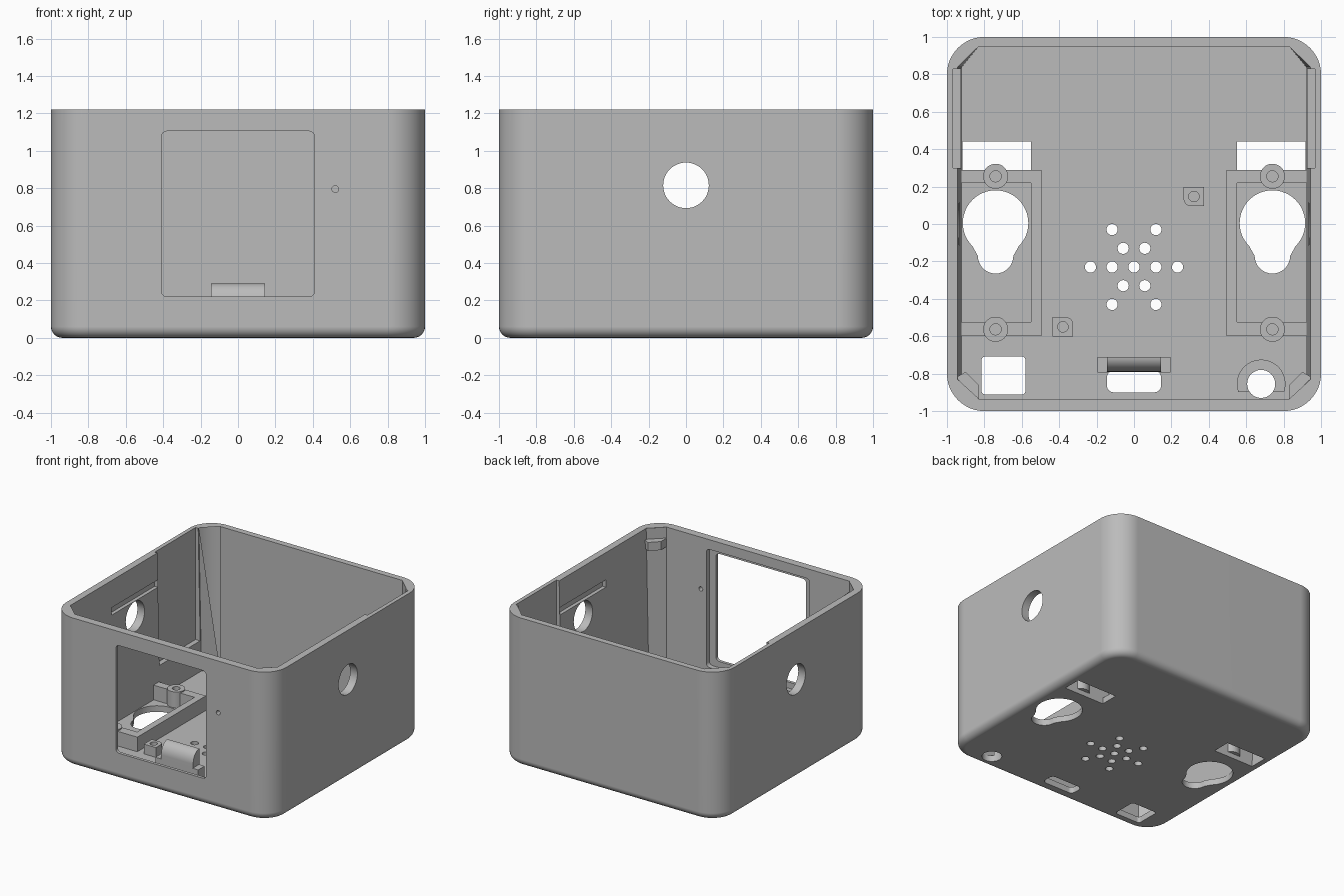
import bpy, bmesh, math

old = bpy.data.objects.get("Cube")
if old:
    bpy.data.objects.remove(old, do_unlink=True)

grey = bpy.data.materials.new("plain grey")
grey.use_nodes = True
colour = (0.5, 0.5, 0.5, 1)
grey.diffuse_color = colour
grey.node_tree.nodes["Principled BSDF"].inputs["Base Color"].default_value = colour

H, FLOOR = 1.22, 0.05


def loft(name, rings):
    """Closed solid through rings of equal point count."""
    bm = bmesh.new()
    loops = [[bm.verts.new(p) for p in ring] for ring in rings]
    n = len(loops[0])
    for a, b in zip(loops, loops[1:]):
        for i in range(n):
            bm.faces.new((a[i], a[(i + 1) % n], b[(i + 1) % n], b[i]))
    bm.faces.new(loops[0][::-1])
    bm.faces.new(loops[-1])
    bmesh.ops.recalc_face_normals(bm, faces=bm.faces[:])
    mesh = bpy.data.meshes.new(name)
    bm.to_mesh(mesh)
    bm.free()
    mesh.materials.append(grey)
    obj = bpy.data.objects.new(name, mesh)
    bpy.context.collection.objects.link(obj)
    return obj


def prism(name, pts, lo, hi, axis="z"):
    place = {"z": lambda u, v, w: (u, v, w),
             "x": lambda u, v, w: (w, u, v),
             "y": lambda u, v, w: (u, w, v)}[axis]
    return loft(name, [[place(u, v, w) for u, v in pts] for w in (lo, hi)])


def arc(cx, cy, r, a0, a1, n):
    step = math.radians(a1 - a0) / n
    return [(cx + r * math.cos(math.radians(a0) + i * step),
             cy + r * math.sin(math.radians(a0) + i * step)) for i in range(n + 1)]


def circle(cx, cy, r, n=32):
    return arc(cx, cy, r, 0, 360, n)[:-1]


def rounded(x0, x1, y0, y1, r, n=4):
    corners = [(x1 - r, y1 - r), (x0 + r, y1 - r), (x0 + r, y0 + r), (x1 - r, y0 + r)]
    return [p for i, (x, y) in enumerate(corners)
            for p in arc(x, y, r, 90 * i, 90 * i + 90, n)]


def box(x0, x1, y0, y1):
    return [(x0, y0), (x1, y0), (x1, y1), (x0, y1)]


def combine(obj, other, operation="DIFFERENCE"):
    mod = obj.modifiers.new("cut", "BOOLEAN")
    mod.operation, mod.solver, mod.object = operation, "EXACT", other
    bpy.context.view_layer.objects.active = obj
    bpy.ops.object.modifier_apply(modifier=mod.name)
    bpy.data.objects.remove(other, do_unlink=True)


def drill(obj, pts, lo=-0.5, hi=0.5, axis="z"):
    combine(obj, prism("cutter", pts, lo, hi, axis))


# Outer shell with rounded corners and a rounded bottom edge
rings = []
R = 0.06
for i in range(7):
    a = math.radians(15 * i)
    d, z = R * (1 - math.sin(a)), R * (1 - math.cos(a))
    rings.append([(x, y, z) for x, y in rounded(d - 1, 1 - d, d - 1, 1 - d, 0.2 - d, 12)])
rings.append([(x, y, H) for x, y, _ in rings[-1]])
case = loft("case", rings)


# Cavity with bevelled corners and slightly drafted sides
def cavity_ring(w, z):
    front, back, c = -0.935, 0.95, 0.83
    return [(x, y, z) for x, y in
            [(-c, front), (c, front), (w, -c), (w, 0.84), (c, back),
             (-c, back), (-w, 0.84), (-w, -c)]]


combine(case, loft("cutter", [cavity_ring(0.92, FLOOR), cavity_ring(0.945, H + 0.1)]))

# Window with an inner rebate, pin hole and round side holes
drill(case, rounded(-0.47, 0.47, 0.17, 1.14, 0.03), -0.975, -0.9, "y")
drill(case, rounded(-0.41, 0.41, 0.22, 1.105, 0.03), -1.1, -0.9, "y")
drill(case, circle(0.52, 0.795, 0.018, 16), -1.1, -0.8, "y")
drill(case, circle(0, 0.815, 0.122, 48), -1.2, 1.2, "x")

# Side wall recesses and rail slots
for s in (-1, 1):
    lo, hi = sorted((s * 0.88, s * 0.967))
    drill(case, box(lo, hi, 0.3, 0.83), 0.3, H + 0.1)
    drill(case, box(lo, hi, -0.3, 0.299), 0.94, 1.0)

# Floor openings
for s in (-1, 1):
    lo, hi = sorted((s * 0.55, s * 0.918))
    drill(case, box(lo, hi, 0.29, 0.44), hi=0.2)
    drill(case, arc(s * 0.74, 0.005, 0.175, -45, 225, 36)
          + arc(s * 0.74, -0.17, 0.095, 180, 360, 16), hi=0.2)
drill(case, rounded(-0.815, -0.58, -0.912, -0.708, 0.02), hi=0.2)
drill(case, rounded(-0.145, 0.145, -0.9, -0.785, 0.035), hi=0.2)
drill(case, circle(0.68, -0.855, 0.075), hi=0.2)

# Speaker hole pattern
for y, xs in ((-0.03, (0.117,)), (-0.13, (0.058,)), (-0.23, (0, 0.117, 0.233)),
              (-0.33, (0.058,)), (-0.43, (0.117,))):
    for x in sorted({s * x for x in xs for s in (-1, 1)}):
        drill(case, circle(x, y, 0.03, 20), hi=0.2)

parts = [case]
BASE = FLOOR - 0.01

# Mounting frames with screw bosses
for side, s in (("left", 1), ("right", -1)):
    outline = [(0.935, 0.29), (0.495, 0.29), (0.495, -0.6), (0.935, -0.6),
               (0.935, -0.525), (0.55, -0.525), (0.55, 0.22), (0.935, 0.22)]
    frame = prism(side + "_mounting_frame", [(s * x, y) for x, y in outline], BASE, 0.17)
    for y in (0.255, -0.563):
        combine(frame, prism("boss", circle(s * 0.74, y, 0.067), BASE, 0.18), "UNION")
        drill(frame, circle(s * 0.74, y, 0.03, 20), 0.07)
    parts.append(frame)

# Small screw posts, each with one rounded corner
for name, x, y, t in (("back_post", 0.32, 0.147, 1), ("front_post", -0.38, -0.55, -1)):
    pts = [(-0.055, 0.052), (-0.055, -0.01)] + arc(-0.015, -0.012, 0.04, 180, 270, 6) + \
          [(0.055, -0.052), (0.055, 0.052)]
    post = prism(name, [(x + t * u, y + t * v) for u, v in pts], BASE, 0.13)
    drill(post, circle(x, y, 0.028, 20), 0.06)
    parts.append(post)

# Latch with a curved face and low cheeks
latch = [(-0.71, BASE)] + [(-0.71 - 0.08 * math.sin(a), 0.19 + 0.1 * math.cos(a))
                           for a in [math.radians(9 * i) for i in range(11)]] + [(-0.79, BASE)]
parts.append(prism("latch", latch, -0.145, 0.145, "x"))
for side, s in (("left", 1), ("right", -1)):
    lo, hi = sorted((s * 0.14, s * 0.195))
    parts.append(prism(side + "_latch_cheek", box(lo, hi, -0.795, -0.712), BASE, 0.16))
    # Corner bracket just under the rim
    pts = [(0.95, -0.82), (0.9, -0.79), (0.83, -0.86), (0.83, -0.94)]
    parts.append(prism(side + "_corner_bracket", [(s * x, y) for x, y in pts], 1.06, 1.13))

# Collar around the round floor hole
collar = prism("cable_collar", arc(0.68, -0.855, 0.13, -20, 200, 28), BASE, 0.09)
drill(collar, circle(0.68, -0.855, 0.075))
parts.append(collar)

bpy.ops.object.select_all(action="DESELECT")
for p in parts:
    p.select_set(True)
bpy.context.view_layer.objects.active = case
bpy.ops.object.shade_smooth_by_angle(angle=math.radians(30))
for p in parts:
    p.modifiers.new("even shading", "WEIGHTED_NORMAL").keep_sharp = True
